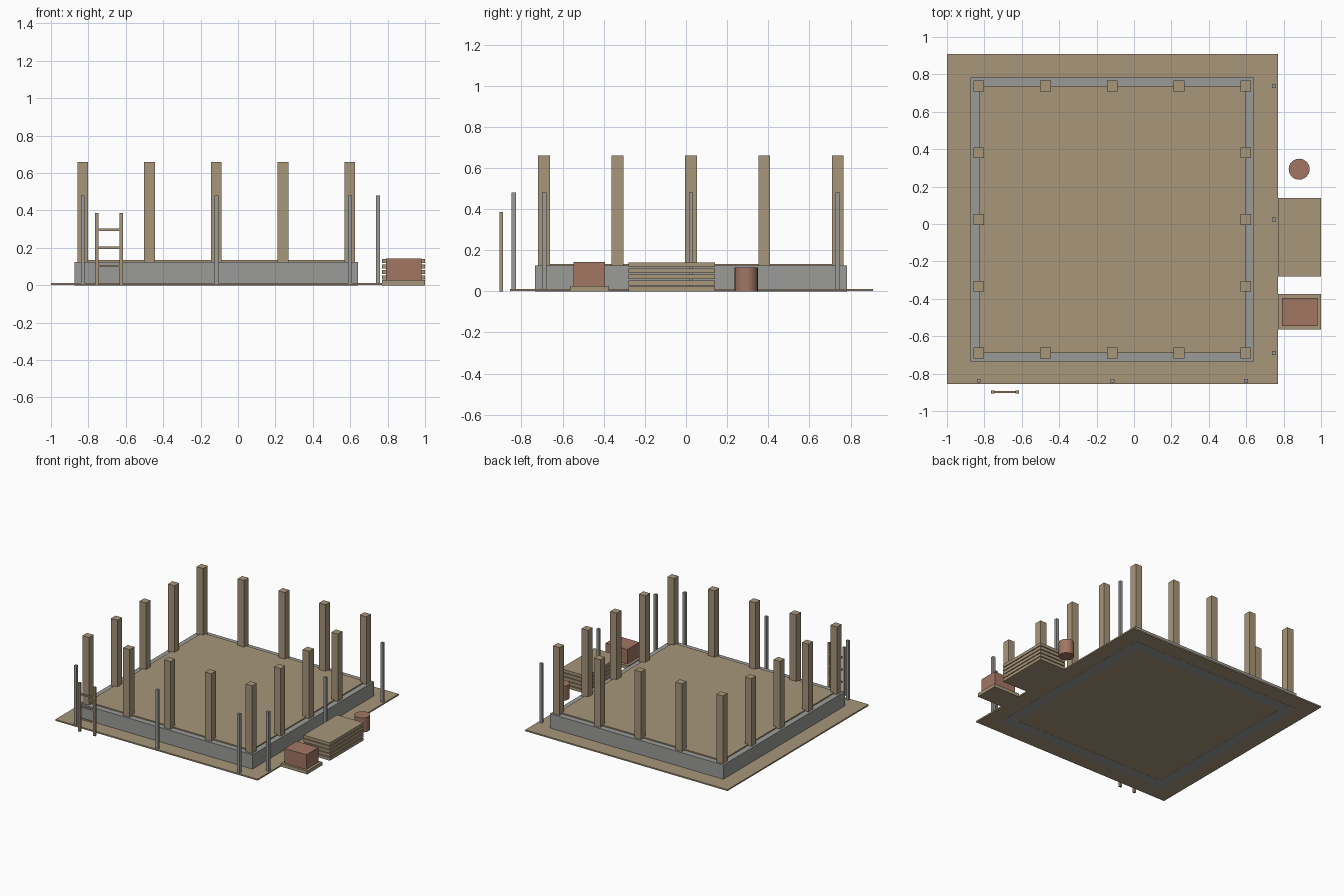
import bpy
import bmesh

cube = bpy.data.objects.get("Cube")
if cube:
    bpy.data.objects.remove(cube, do_unlink=True)


def material(name, rgb):
    mat = bpy.data.materials.new(name)
    mat.use_nodes = True
    mat.diffuse_color = (*rgb, 1)
    mat.node_tree.nodes["Principled BSDF"].inputs["Base Color"].default_value = (*rgb, 1)
    return mat


WOOD = material("tan wood", (0.39, 0.305, 0.195))
CONCRETE = material("grey concrete", (0.33, 0.33, 0.32))
CLAY = material("red clay", (0.36, 0.18, 0.127))


def finish(bm, name, mat):
    bmesh.ops.recalc_face_normals(bm, faces=bm.faces)
    mesh = bpy.data.meshes.new(name)
    bm.to_mesh(mesh)
    bm.free()
    mesh.materials.append(mat)
    obj = bpy.data.objects.new(name, mesh)
    bpy.context.collection.objects.link(obj)
    return obj


def box(name, mat, x, y, z):
    """Box from (low, high) ranges on each axis."""
    bm = bmesh.new()
    bmesh.ops.create_cube(bm, size=1)
    for v in bm.verts:
        for i, (low, high) in enumerate((x, y, z)):
            v.co[i] = high if v.co[i] > 0 else low
    return finish(bm, name, mat)


def around(centre, size):
    return centre - size / 2, centre + size / 2


def frame(name, mat, x, y, z, wall):
    """Rectangular ring wall, open in the middle."""
    bm = bmesh.new()

    def loop(inset, height):
        x0, x1, y0, y1 = x[0] + inset, x[1] - inset, y[0] + inset, y[1] - inset
        return [bm.verts.new((a, b, height)) for a, b in ((x0, y0), (x1, y0), (x1, y1), (x0, y1))]

    loops = [loop(0, z[0]), loop(0, z[1]), loop(wall, z[1]), loop(wall, z[0])]
    for i in range(4):
        a, b = loops[i], loops[(i + 1) % 4]
        for j in range(4):
            k = (j + 1) % 4
            bm.faces.new((a[j], a[k], b[k], b[j]))
    return finish(bm, name, mat)


# Ground, foundation and floor
box("ground_slab", WOOD, (-1, 0.77), (-0.855, 0.91), (0.001, 0.012))
frame("foundation_wall", CONCRETE, (-0.875, 0.642), (-0.735, 0.783), (0, 0.125), 0.09)
box("floor_deck", WOOD, (-0.83, 0.598), (-0.69, 0.738), (0.113, 0.134))

# Posts around the edge of the floor
GRID_X = [-0.83 + i * 0.357 for i in range(5)]
GRID_Y = [-0.69 + i * 0.357 for i in range(5)]
for i, px in enumerate(GRID_X):
    for j, py in enumerate(GRID_Y):
        if i in (0, 4) or j in (0, 4):
            box("wall_post", WOOD, around(px, 0.057), around(py, 0.057), (0.125, 0.66))

# Scaffold poles along the front and the left side
for i in (0, 2, 4):
    for px, py in ((GRID_X[i], -0.838), (0.748, GRID_Y[i])):
        box("scaffold_pole", CONCRETE, around(px, 0.021), around(py, 0.021), (0.005, 0.48))

# Ladder
for px in (-0.756, -0.624):
    box("ladder_rail", WOOD, around(px, 0.018), (-0.906, -0.89), (0, 0.385))
for height in (0.103, 0.2, 0.297):
    box("ladder_rung", WOOD, (-0.756, -0.624), (-0.904, -0.892), around(height, 0.012))

# Lumber stack
for i in range(5):
    low = i * 0.0295
    box("lumber_layer", WOOD, (0.77, 1), (-0.28, 0.14), (low, low + 0.0235))

# Bricks on a pallet
box("pallet", WOOD, (0.77, 1), (-0.563, -0.375), (0, 0.027))
box("brick_pile", CLAY, (0.79, 0.98), (-0.546, -0.395), (0.027, 0.143))

# Barrel
bm = bmesh.new()
bmesh.ops.create_cone(bm, cap_ends=True, segments=24, radius1=0.056, radius2=0.056, depth=0.115)
bmesh.ops.translate(bm, verts=bm.verts, vec=(0.883, 0.293, 0.0575))
barrel = finish(bm, "barrel", CLAY)
bpy.ops.object.select_all(action="DESELECT")
barrel.select_set(True)
bpy.context.view_layer.objects.active = barrel
bpy.ops.object.shade_smooth_by_angle()
